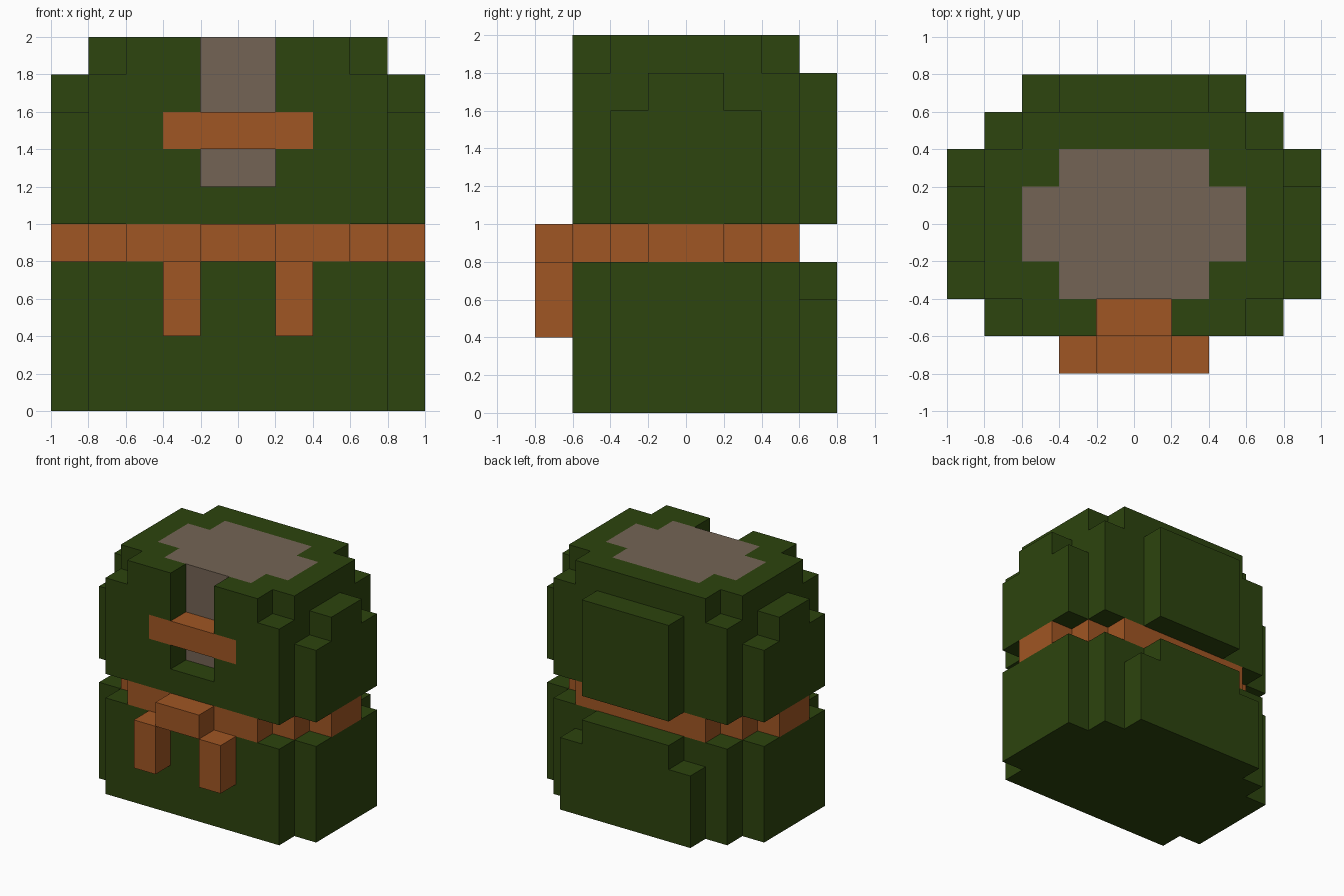
import bpy
import bmesh

cube = bpy.data.objects.get("Cube")
if cube:
    bpy.data.objects.remove(cube, do_unlink=True)

U = 0.2      # edge length of one block
cells = {}   # block position -> part name


def fill(part, x, y, z):
    """Fill a range of blocks with a part; part None carves them away."""
    for i in range(*x):
        for j in range(*y):
            for k in range(*z):
                if part is None:
                    cells.pop((i, j, k), None)
                else:
                    cells[i, j, k] = part


def centred(part, half, y, z):
    fill(part, (-half, half), y, z)


def material(name, rgb):
    mat = bpy.data.materials.new(name)
    mat.use_nodes = True
    mat.diffuse_color = (*rgb, 1)
    bsdf = next(n for n in mat.node_tree.nodes if n.type == 'BSDF_PRINCIPLED')
    bsdf.inputs["Base Color"].default_value = (*rgb, 1)
    return mat


green = material("dark green", (0.026, 0.058, 0.0044))
orange = material("leather orange", (0.352, 0.093, 0.017))
grey = material("warm grey", (0.174, 0.127, 0.089))

# Lower body with side and back plates
centred("lower_body", 4, (-3, 3), (0, 4))
centred("lower_body", 5, (-2, 2), (0, 4))
centred("lower_body", 3, (3, 4), (0, 3))
centred("lower_body", 2, (3, 4), (3, 4))

# Upper body, with lowered corners, stepped side plates and a back plate
centred("upper_body", 4, (-3, 3), (5, 9))
centred("upper_body", 4, (-2, 2), (9, 10))
centred("upper_body", 3, (-3, 3), (9, 10))
centred("upper_body", 5, (-2, 2), (5, 8))
centred("upper_body", 5, (-1, 1), (8, 9))
centred("upper_body", 2, (3, 4), (5, 9))

# Front slot and the grey filling seen in it and on the top
centred(None, 1, (-3, -2), (6, 10))
centred("inner_filling", 2, (-2, 2), (9, 10))
centred("inner_filling", 3, (-1, 1), (9, 10))
centred("inner_filling", 1, (-2, -1), (6, 10))

# Clasp bar flush with the front
centred("clasp_bar", 2, (-3, -2), (7, 8))

# Recessed stepped belt, its knot and two hanging ends
for half_x, half_y in ((5, 1), (4, 2), (3, 3)):
    centred("belt", half_x, (-half_y, half_y), (4, 5))
centred("belt_knot", 1, (-4, -3), (4, 5))
fill("belt_end_left", (1, 2), (-4, -3), (2, 4))
fill("belt_end_right", (-2, -1), (-4, -3), (2, 4))

# Corner loops of the six block sides, counter-clockwise from outside
SIDES = {
    (1, 0, 0): ((1, 0, 0), (1, 1, 0), (1, 1, 1), (1, 0, 1)),
    (-1, 0, 0): ((0, 0, 0), (0, 0, 1), (0, 1, 1), (0, 1, 0)),
    (0, 1, 0): ((0, 1, 0), (0, 1, 1), (1, 1, 1), (1, 1, 0)),
    (0, -1, 0): ((0, 0, 0), (1, 0, 0), (1, 0, 1), (0, 0, 1)),
    (0, 0, 1): ((0, 0, 1), (1, 0, 1), (1, 1, 1), (0, 1, 1)),
    (0, 0, -1): ((0, 0, 0), (0, 1, 0), (1, 1, 0), (1, 0, 0)),
}


def build(part, mat):
    """Make one object from the exposed block sides of a part."""
    bm = bmesh.new()
    verts = {}
    for cell, owner in cells.items():
        if owner != part:
            continue
        for step, loop in SIDES.items():
            if tuple(c + s for c, s in zip(cell, step)) in cells:
                continue
            corners = []
            for offset in loop:
                key = tuple(c + o for c, o in zip(cell, offset))
                if key not in verts:
                    verts[key] = bm.verts.new([n * U for n in key])
                corners.append(verts[key])
            bm.faces.new(corners)
    mesh = bpy.data.meshes.new(part)
    bm.to_mesh(mesh)
    bm.free()
    mesh.materials.append(mat)
    bpy.context.collection.objects.link(bpy.data.objects.new(part, mesh))


for part, mat in (
    ("lower_body", green), ("upper_body", green), ("inner_filling", grey),
    ("clasp_bar", orange), ("belt", orange), ("belt_knot", orange),
    ("belt_end_left", orange), ("belt_end_right", orange),
):
    build(part, mat)
